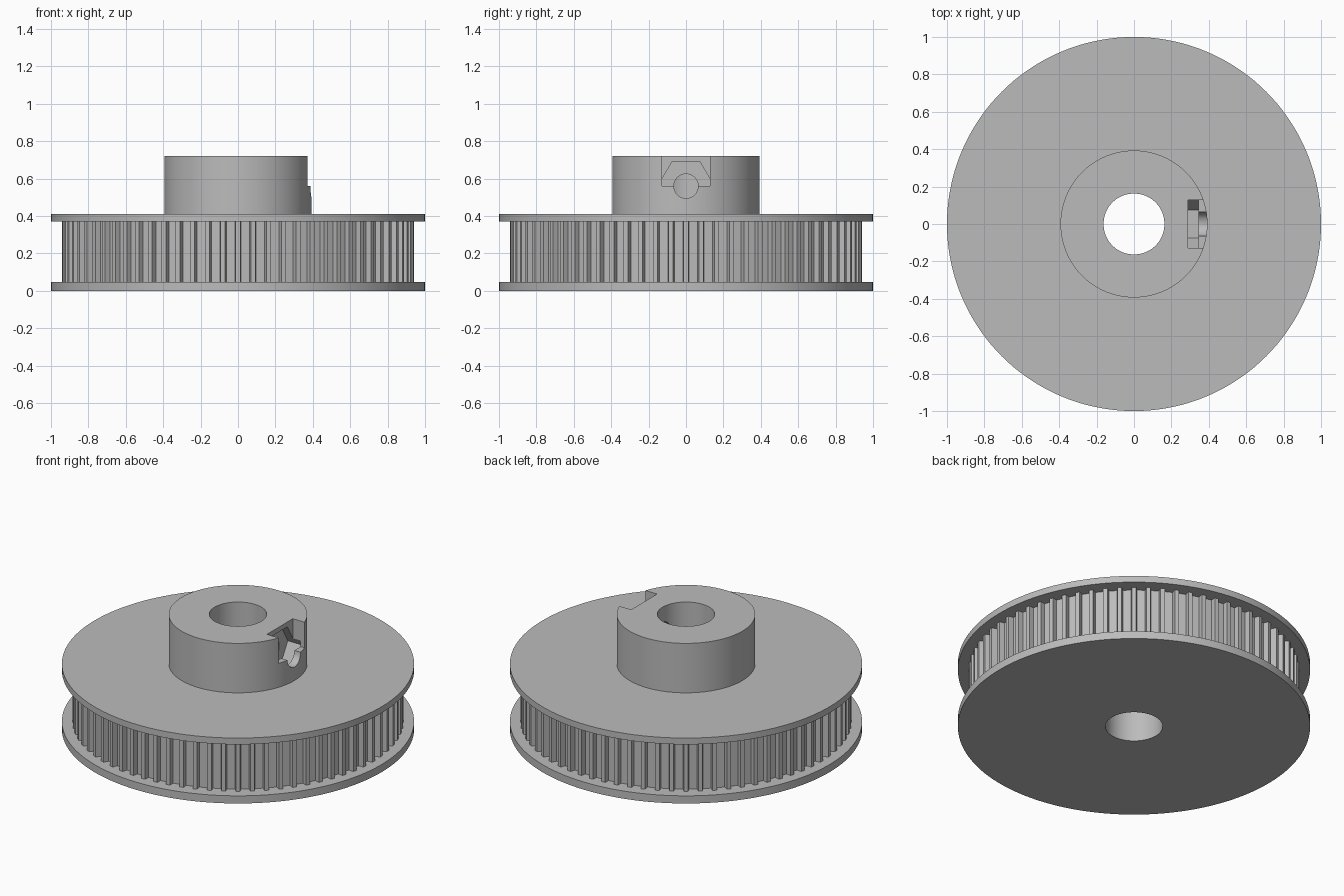
import bpy, bmesh, math
from mathutils import Matrix

if "Cube" in bpy.data.objects:
    bpy.data.objects.remove(bpy.data.objects["Cube"])

BORE = 0.163
TEETH = 72

grey = bpy.data.materials.new("plain_grey")
grey.use_nodes = True
COLOUR = (0.5, 0.5, 0.5, 1)
grey.diffuse_color = COLOUR
grey.node_tree.nodes["Principled BSDF"].inputs["Base Color"].default_value = COLOUR


def finish(bm, name):
    bmesh.ops.recalc_face_normals(bm, faces=bm.faces)
    mesh = bpy.data.meshes.new(name)
    bm.to_mesh(mesh)
    bm.free()
    obj = bpy.data.objects.new(name, mesh)
    bpy.context.collection.objects.link(obj)
    obj.data.materials.append(grey)
    return obj


def smooth(obj):
    bpy.ops.object.select_all(action='DESELECT')
    obj.select_set(True)
    bpy.context.view_layer.objects.active = obj
    bpy.ops.object.shade_smooth_by_angle(angle=math.radians(25))


def ring(name, outline, z0, z1):
    """Closed ring from a polar outline (angle, radius) down to the bore."""
    bm = bmesh.new()
    loops = []
    for bore, z in ((False, z0), (False, z1), (True, z1), (True, z0)):
        loops.append([bm.verts.new(((BORE if bore else r) * math.cos(a),
                                    (BORE if bore else r) * math.sin(a), z))
                      for a, r in outline])
    n = len(outline)
    for k in range(4):
        p, q = loops[k], loops[(k + 1) % 4]
        for i in range(n):
            j = (i + 1) % n
            bm.faces.new((p[i], p[j], q[j], q[i]))
    return finish(bm, name)


def circle(radius, n=144):
    return [(math.tau * i / n, radius) for i in range(n)]


def tooth_outline(tip, root):
    # Narrow tips with wide, slightly tapered grooves
    pitch = math.tau / TEETH
    steps = ((-0.21, root), (-0.15, tip), (0.15, tip), (0.21, root))
    return [((i + s) * pitch, r) for i in range(TEETH) for s, r in steps]


def x_prism(name, radius, sides, x0, x1, z):
    """Cutter prism lying along x, with corners on the y axis."""
    bm = bmesh.new()
    bmesh.ops.create_cone(bm, cap_ends=True, segments=sides, radius1=radius,
                          radius2=radius, depth=x1 - x0)
    turn = Matrix.Rotation(math.pi / 2, 4, 'Y')
    spin = Matrix.Rotation(math.pi / 2, 4, 'Z')
    move = Matrix.Translation(((x0 + x1) / 2, 0, z))
    # bring one corner of the section onto the y axis
    bm.verts.ensure_lookup_table()
    v = bm.verts[0].co
    align = Matrix.Rotation(-math.atan2(v.y, v.x), 4, 'Z')
    bmesh.ops.transform(bm, matrix=move @ turn @ spin @ align, verts=bm.verts)
    return finish(bm, name)


# Flanges and toothed belt track
smooth(ring("lower_flange", circle(1.0), 0, 0.048))
smooth(ring("upper_flange", circle(1.0), 0.37, 0.41))
smooth(ring("toothed_track", tooth_outline(0.94, 0.908), 0.048, 0.37))

# Hub with nut slot, nut pocket and grub screw hole
hub = ring("hub", circle(0.393), 0.41, 0.72)
SCREW_Z = 0.56

bm = bmesh.new()
bmesh.ops.create_cube(bm, size=1)
bmesh.ops.scale(bm, vec=(0.2, 0.256, 0.3), verts=bm.verts)
bmesh.ops.translate(bm, vec=(0.39, 0, SCREW_Z + 0.15), verts=bm.verts)
cutters = [
    finish(bm, "nut_slot_cutter"),
    x_prism("nut_pocket_cutter", 0.15, 6, 0.24, 0.345, SCREW_Z),
    x_prism("screw_hole_cutter", 0.065, 32, 0.08, 0.5, SCREW_Z),
]
bpy.context.view_layer.objects.active = hub
for cutter in cutters:
    mod = hub.modifiers.new(cutter.name, 'BOOLEAN')
    mod.operation = 'DIFFERENCE'
    mod.solver = 'EXACT'
    mod.object = cutter
    bpy.ops.object.modifier_apply(modifier=mod.name)
for cutter in cutters:
    bpy.data.objects.remove(cutter)
smooth(hub)
